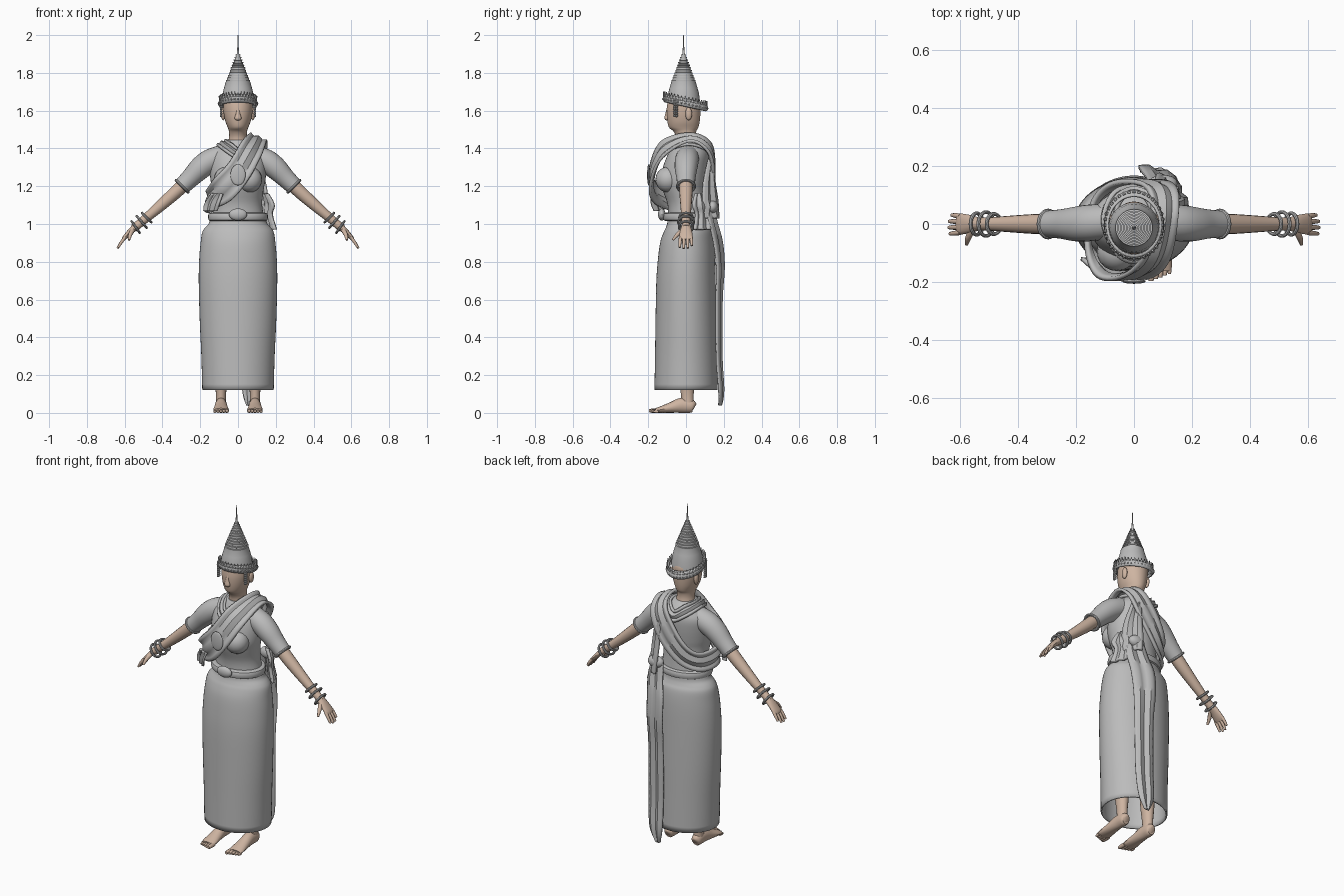
import bpy, bmesh, math
from mathutils import Vector

TAU = 2 * math.pi


def material(name, col):
    m = bpy.data.materials.new(name)
    m.diffuse_color = (*col, 1)
    return m


CLOTH = material("grey_cloth", (0.50, 0.50, 0.50))
SKIN = material("skin", (0.62, 0.46, 0.36))


def finish(name, bm, mat, thick=0, angle=40):
    bmesh.ops.recalc_face_normals(bm, faces=bm.faces)
    me = bpy.data.meshes.new(name)
    bm.to_mesh(me)
    bm.free()
    me.materials.append(mat)
    for p in me.polygons:
        p.use_smooth = True
    me.set_sharp_from_angle(angle=math.radians(angle))
    ob = bpy.data.objects.new(name, me)
    bpy.context.collection.objects.link(ob)
    if thick:
        mod = ob.modifiers.new("thickness", 'SOLIDIFY')
        mod.thickness, mod.offset = thick, 0
    return ob


def smooth(pts, k=4, closed=False):
    """Catmull-Rom resampling of tuples."""
    n, out = len(pts), []
    at = lambda i: pts[i % n] if closed else pts[max(0, min(n - 1, i))]
    for i in range(n if closed else n - 1):
        for j in range(k):
            t = j / k
            out.append(tuple(0.5 * (2 * b + (c - a) * t + (2 * a - 5 * b + 4 * c - d) * t * t
                                    + (3 * b - a - 3 * c + d) * t ** 3)
                             for a, b, c, d in zip(at(i - 1), at(i), at(i + 1), at(i + 2))))
    return out if closed else out + [tuple(pts[-1])]


def skin_grid(bm, rows, wrap=True, close=False, caps=False):
    vs = [[bm.verts.new(p) for p in r] for r in rows]
    m = len(rows[0])
    pairs = list(zip(vs, vs[1:])) + ([(vs[-1], vs[0])] if close else [])
    for a, b in pairs:
        for j in range(m if wrap else m - 1):
            bm.faces.new((a[j], a[(j + 1) % m], b[(j + 1) % m], b[j]))
    if caps:
        bm.faces.new(vs[0])
        bm.faces.new(vs[-1])


def loft(name, prof, mat, n=40, caps=True, thick=0, tilt=0, k=4):
    """Stack of horizontal ellipses: (z, centre y, radius x, radius y)."""
    bm = bmesh.new()
    rows = []
    for z, cy, rx, ry in (smooth(prof, k) if k > 1 else prof):
        ring = [(rx * math.cos(TAU * i / n), cy + ry * math.sin(TAU * i / n)) for i in range(n)]
        rows.append([(x, y, z - tilt * y) for x, y in ring])
    skin_grid(bm, rows, caps=caps)
    return finish(name, bm, mat, thick)


def tube(name, pts, mat, side=(0, 1, 0), n=16, k=4):
    """Sweep with sections (x, y, z, radius along side, other radius)."""
    P, rows, bm = smooth(pts, k), [], bmesh.new()
    for i, p in enumerate(P):
        t = (Vector(P[min(i + 1, len(P) - 1)][:3]) - Vector(P[max(i - 1, 0)][:3])).normalized()
        s = Vector(side)
        s = (s - t * s.dot(t)).normalized()
        u = t.cross(s)
        rows.append([Vector(p[:3]) + s * p[3] * math.cos(TAU * j / n) + u * p[4] * math.sin(TAU * j / n)
                     for j in range(n)])
    skin_grid(bm, rows, caps=True)
    return finish(name, bm, mat)


def ribbon(name, secs, closed=False, thick=0.012, fold=0.006):
    """Cloth band with sections (centre xyz, half-width vector xyz)."""
    P, rows, bm = smooth(secs, 6, closed), [], bmesh.new()
    n = len(P)
    for i, p in enumerate(P):
        a, b = (P[(i + 1) % n], P[i - 1]) if closed else (P[min(i + 1, n - 1)], P[max(i - 1, 0)])
        c, e = Vector(p[:3]), Vector(p[3:])
        nor = (Vector(a[:3]) - Vector(b[:3])).cross(e).normalized()
        rows.append([c + e * t / 4 + nor * fold * math.cos(t * math.pi / 2) for t in range(-4, 5)])
    skin_grid(bm, rows, wrap=False, close=closed)
    return finish(name, bm, CLOTH, thick)


def ring(name, c, axis, R, r, n=28):
    axis = Vector(axis).normalized()
    s = Vector((0, 1, 0))
    u = axis.cross(s)
    bm = bmesh.new()
    rows = []
    for i in range(n):
        d = s * math.cos(TAU * i / n) + u * math.sin(TAU * i / n)
        rows.append([Vector(c) + d * (R + r * math.cos(TAU * j / 8)) + axis * r * math.sin(TAU * j / 8)
                     for j in range(8)])
    skin_grid(bm, rows, close=True)
    return finish(name, bm, CLOTH)


def blobs(name, items, mat, seg=20):
    """Ellipsoids: (centre, radii)."""
    bm = bmesh.new()
    for c, r in items:
        v = bmesh.ops.create_uvsphere(bm, u_segments=seg, v_segments=seg // 2, radius=1)["verts"]
        bmesh.ops.scale(bm, vec=r, verts=v)
        bmesh.ops.translate(bm, vec=c, verts=v)
    return finish(name, bm, mat)


# Long skirt, blouse and belt
loft("skirt", [(.12, 0, .185, .163), (.3, 0, .19, .16), (.5, 0, .199, .157), (.7, 0, .204, .153),
               (.82, .003, .201, .147), (.9, .006, .194, .139), (.95, .01, .187, .127), (.975, .01, .174, .115),
               (1.0, .01, .152, .106), (1.03, .01, .143, .103)], CLOTH, 56, False, .008)
loft("blouse", [(1.01, .01, .143, .105), (1.1, .005, .128, .102), (1.18, -.01, .135, .113),
                (1.23, -.012, .145, .122), (1.3, -.002, .15, .12), (1.36, .01, .145, .11), (1.4, .015, .115, .095),
                (1.43, .01, .082, .075), (1.445, .005, .058, .06)], CLOTH)
blobs("bust", [((s * .06, -.095, 1.235), (.068, .067, .068)) for s in (-1, 1)], CLOTH)
loft("belt", [(1.015, .004, .142, .108), (1.02, .004, .155, .122), (1.038, .004, .158, .126),
              (1.055, .004, .155, .122), (1.06, .004, .142, .108)], CLOTH, k=2)
blobs("buckle", [((0, -.128, 1.05), (.048, .02, .032))], CLOTH)
blobs("brooch", [((0, -.198, 1.26), (.04, .008, .056))], CLOTH)

# Sash looped over one shoulder, collar band and hanging cloth
ribbon("sash", [(.105, .02, 1.455, .045, 0, -.02), (.07, -.12, 1.395, .048, 0, -.042),
                (0, -.178, 1.275, .05, 0, -.045), (-.085, -.17, 1.18, .045, 0, -.055),
                (-.158, -.075, 1.125, 0, 0, -.055), (-.142, .06, 1.12, 0, 0, -.055),
                (-.065, .125, 1.17, .03, 0, -.055), (.03, .142, 1.29, .05, 0, -.045),
                (.095, .118, 1.405, .05, 0, -.03)], True, .016)
ribbon("collar", [(.085, .01, 1.43, .025, 0, -.012), (.05, -.085, 1.405, .015, -.015, -.022),
                  (0, -.117, 1.375, 0, -.012, -.028), (-.05, -.085, 1.405, -.015, -.015, -.022),
                  (-.085, .01, 1.43, -.025, 0, -.012), (-.06, .09, 1.415, -.015, .015, -.025),
                  (0, .118, 1.38, 0, .01, -.03), (.06, .09, 1.415, .015, .015, -.025)], True, .014)
ribbon("back_drape", [(.1, .125, 1.1, .045, -.02, 0), (.1, .15, 1.0, .06, -.02, 0), (.085, .175, .9, .065, -.022, 0),
                      (.08, .186, .77, .062, -.018, 0), (.077, .178, .6, .055, -.012, 0),
                      (.075, .178, .3, .053, -.01, 0), (.07, .188, .12, .045, -.008, 0),
                      (.06, .18, .04, .012, 0, 0)], thick=.01)
ribbon("back_fold", [(.09, .13, 1.34, .02, -.01, 0), (.11, .125, 1.22, .035, -.03, 0),
                     (.12, .13, 1.12, .04, -.04, 0), (.125, .135, 1.03, .035, -.04, 0)], thick=.014)
ribbon("waist_fold", [(.145, .07, 1.16, -.012, .02, 0), (.163, .08, 1.1, -.022, .045, 0),
                      (.158, .085, 1.05, -.018, .035, 0), (.175, .085, .97, -.022, .045, 0)], thick=.014)
ribbon("sash_tail", [(-.11, -.165, 1.16, .03, -.012, 0), (-.135, -.15, 1.11, .038, -.03, 0),
                     (-.145, -.14, 1.07, .035, -.025, 0)], thick=.012)
blobs("waist_knot", [((.1, .14, 1.09), (.05, .03, .035))], CLOTH)

# Head
loft("head", [(1.42, .005, .056, .056), (1.46, 0, .047, .052), (1.49, -.006, .048, .06), (1.51, -.012, .054, .077),
              (1.54, -.013, .066, .085), (1.58, -.013, .075, .089), (1.62, -.012, .078, .089),
              (1.66, -.01, .074, .082), (1.69, -.01, .05, .055)], SKIN)
loft("nose", [(1.615, -.098, .005, .004), (1.585, -.1, .011, .009), (1.562, -.101, .018, .013),
              (1.552, -.1, .014, .01), (1.548, -.098, .004, .004)], SKIN, 16)
blobs("ears", [((s * .078, .014, 1.583), (.012, .018, .034)) for s in (-1, 1)], SKIN)

# Tiered pointed crown
tiers = [(1.64, .088), (1.69, .082), (1.72, .074), (1.755, .064)]
for i in range(11):
    z, r = 1.757 + i * .0135, .064 - i * .0051
    tiers += [(z, r), (z + .005, r), (z + .006, r - .006), (z + .0125, r - .007)]
tiers += [(1.91, .006), (1.94, .0035), (2.0, .0015)]
loft("crown", [(z, -.013, r, r) for z, r in tiers], CLOTH, 32, k=1)
loft("crown_brim", [(1.622, -.003, .094, .107), (1.63, -.003, .1, .116), (1.648, -.003, .099, .115),
                    (1.662, -.005, .088, .1)], CLOTH, 48, False, .006, tilt=.22, k=2)
bm = bmesh.new()
for i in range(36):
    a = TAU * i / 36
    c, s = math.cos(a), math.sin(a)
    rim = lambda da, up: (.099 * math.cos(a + da), -.004 + .114 * math.sin(a + da), 1.642 - .22 * .114 * s + up)
    bm.faces.new([bm.verts.new(p) for p in (rim(-.087, 0), rim(.087, 0), rim(0, .035))])
finish("crown_points", bm, CLOTH, .006)
blobs("crown_beads", [((.102 * math.cos(TAU * i / 36), -.004 + .117 * math.sin(TAU * i / 36),
                        1.637 - .025 * math.sin(TAU * i / 36)), (.006,) * 3) for i in range(36)], CLOTH, 8)
blobs("crown_tassels", [((s * .089, -.055 + dy, 1.572 + .012 * i), (.007,) * 3)
                        for s in (-1, 1) for dy in (-.006, .006) for i in range(8)], CLOTH, 8)

# Limbs, mirrored
for s, tag in ((-1, "right"), (1, "left")):
    def path(*pts):
        return [(s * p[0], p[1], p[2], p[3], p[-1]) for p in pts]

    tube(tag + "_sleeve", path((.08, .01, 1.36, .06), (.15, .004, 1.332, .063), (.2, 0, 1.295, .06),
                               (.25, 0, 1.245, .051), (.296, 0, 1.2, .046)), CLOTH, n=24)
    ring(tag + "_cuff", (s * .296, 0, 1.2), (s, 0, -1), .046, .007)
    tube(tag + "_arm", path((.26, 0, 1.235, .036), (.33, 0, 1.168, .035), (.42, 0, 1.088, .029),
                            (.5, 0, 1.02, .023), (.55, 0, .978, .022)), SKIN)
    for i, (x, z, R) in enumerate(((.483, 1.034, .035), (.51, 1.011, .041), (.542, .984, .037))):
        ring(f"{tag}_bracelet_{i + 1}", (s * x, 0, z), (s, 0, -.85 + .15 * (i - 1)), R, .0065)
    tube(tag + "_palm", path((.535, 0, .99, .023, .02), (.565, 0, .965, .031, .016), (.598, 0, .93, .036, .012),
                             (.608, 0, .917, .031, .008)), SKIN)
    for i, length in enumerate((.9, 1, .97, .75)):
        y = -.029 + .0185 * i
        tube(f"{tag}_finger_{i + 1}", path((.598, y, .93, .009), (.598 + .022 * length, y * 1.1, .93 - .03 * length, .0085),
                                           (.598 + .04 * length, y * 1.15, .93 - .06 * length, .006)), SKIN, n=10)
    tube(tag + "_thumb", path((.555, -.015, .97, .012), (.57, -.045, .945, .011), (.577, -.07, .915, .006)),
         SKIN, side=(1, 0, 0), n=10)
    # Bare leg, foot and toes
    X = (1, 0, 0)
    tube(tag + "_leg", path((.09, .01, .04, .028, .032), (.09, .007, .1, .027, .034), (.09, .005, .2, .036, .042),
                            (.09, 0, .45, .05)), SKIN, side=X)
    tube(tag + "_foot", path((.09, .046, .03, .01, .016), (.09, .034, .034, .028, .033), (.09, -.02, .04, .031, .04),
                             (.09, -.08, .028, .036, .028), (.09, -.13, .018, .041, .018),
                             (.09, -.16, .013, .039, .012)), SKIN, side=X)
    for i in range(5):
        x, r = .059 + i * .0158, .0115 - .001 * i
        tube(f"{tag}_toe_{i + 1}", path((x, -.145, r, r), (x, -.18 + .005 * i, r, r), (x, -.196 + .006 * i, r, r * .7)),
             SKIN, side=X, n=10)
